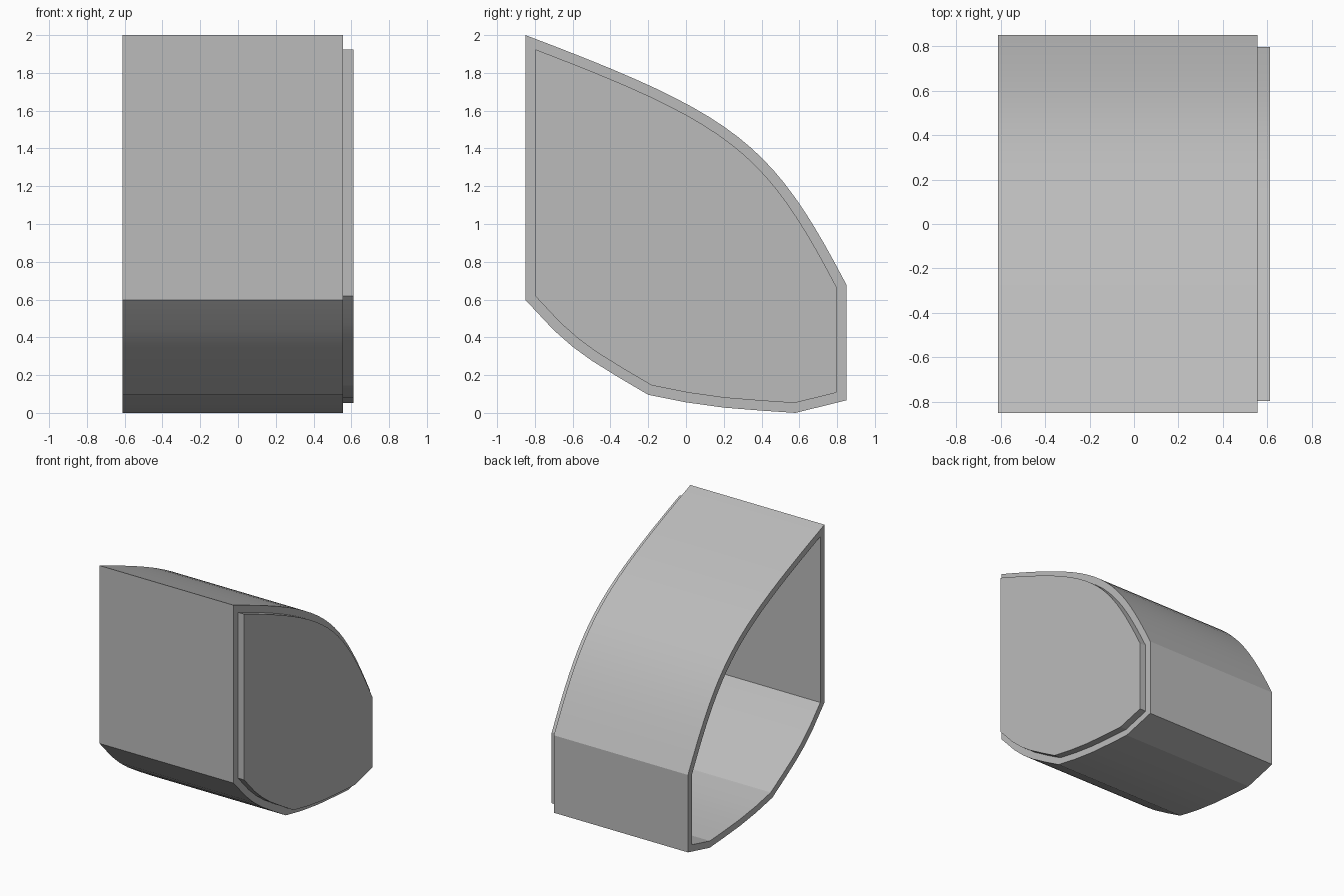
import bpy, math
from mathutils import Vector

if "Cube" in bpy.data.objects:
    bpy.data.objects.remove(bpy.data.objects["Cube"])

X_BACK, X_RIM, X_CAP = -0.612, 0.557, 0.612
WALL = 0.052


def bezier(p0, p1, p2, p3, n):
    pts = []
    for i in range(n + 1):
        t = i / n
        s = 1 - t
        pts.append(s**3 * Vector(p0) + 3 * s * s * t * Vector(p1)
                   + 3 * s * t * t * Vector(p2) + t**3 * Vector(p3))
    return pts


def inset(pts, d):
    """Mitred inward offset of a counter-clockwise outline."""
    out = []
    for i, p in enumerate(pts):
        a = (p - pts[i - 1]).normalized()
        b = (pts[(i + 1) % len(pts)] - p).normalized()
        na, nb = Vector((-a.y, a.x)), Vector((-b.y, b.x))
        out.append(p + (na + nb) * d / (1 + na.dot(nb)))
    return out


# Mid grey finish
grey = bpy.data.materials.new("mid_grey")
grey.diffuse_color = (0.5, 0.5, 0.5, 1)
grey.use_nodes = True
grey.node_tree.nodes["Principled BSDF"].inputs["Base Color"].default_value = grey.diffuse_color


def make(name, verts, faces):
    me = bpy.data.meshes.new(name)
    me.from_pydata(verts, [], faces)
    me.shade_smooth()
    me.set_sharp_from_angle(angle=math.radians(13))
    me.materials.append(grey)
    ob = bpy.data.objects.new(name, me)
    bpy.context.collection.objects.link(ob)
    return ob


def ring(pts, x):
    return [(x, p.x, p.y) for p in pts]


# Side outline in (y, z), counter-clockwise from the lower -y corner
lower = [(-0.85, 0.598), (-0.7, 0.438), (-0.6, 0.35), (-0.5, 0.277), (-0.35, 0.184),
         (-0.2, 0.096), (0, 0.056), (0.2, 0.028), (0.4, 0.012), (0.58, 0), (0.85, 0.067)]
upper = bezier((0.85, 0.677), (0.456, 1.43), (0.275, 1.575), (-0.85, 2), 20)
outer = [Vector(p) for p in lower] + upper
inner = inset(outer, WALL)
n = len(outer)

# Hollow housing: outer skin, rim, inner skin, rear rim
loops = [(outer, X_BACK), (outer, X_RIM), (inner, X_RIM), (inner, X_BACK)]
verts = [v for pts, x in loops for v in ring(pts, x)]
faces = []
for k in range(4):
    a, b = k * n, (k + 1) % 4 * n
    for i in range(n):
        j = (i + 1) % n
        faces.append((b + i, b + j, a + j, a + i))
make("housing", verts, faces)

# Raised end plate closing the +x side
verts = ring(inner, X_RIM) + ring(inner, X_CAP)
faces = [(i, (i + 1) % n, n + (i + 1) % n, n + i) for i in range(n)]
faces += [tuple(range(n))[::-1], tuple(range(n, 2 * n))]
make("end_plate", verts, faces)
